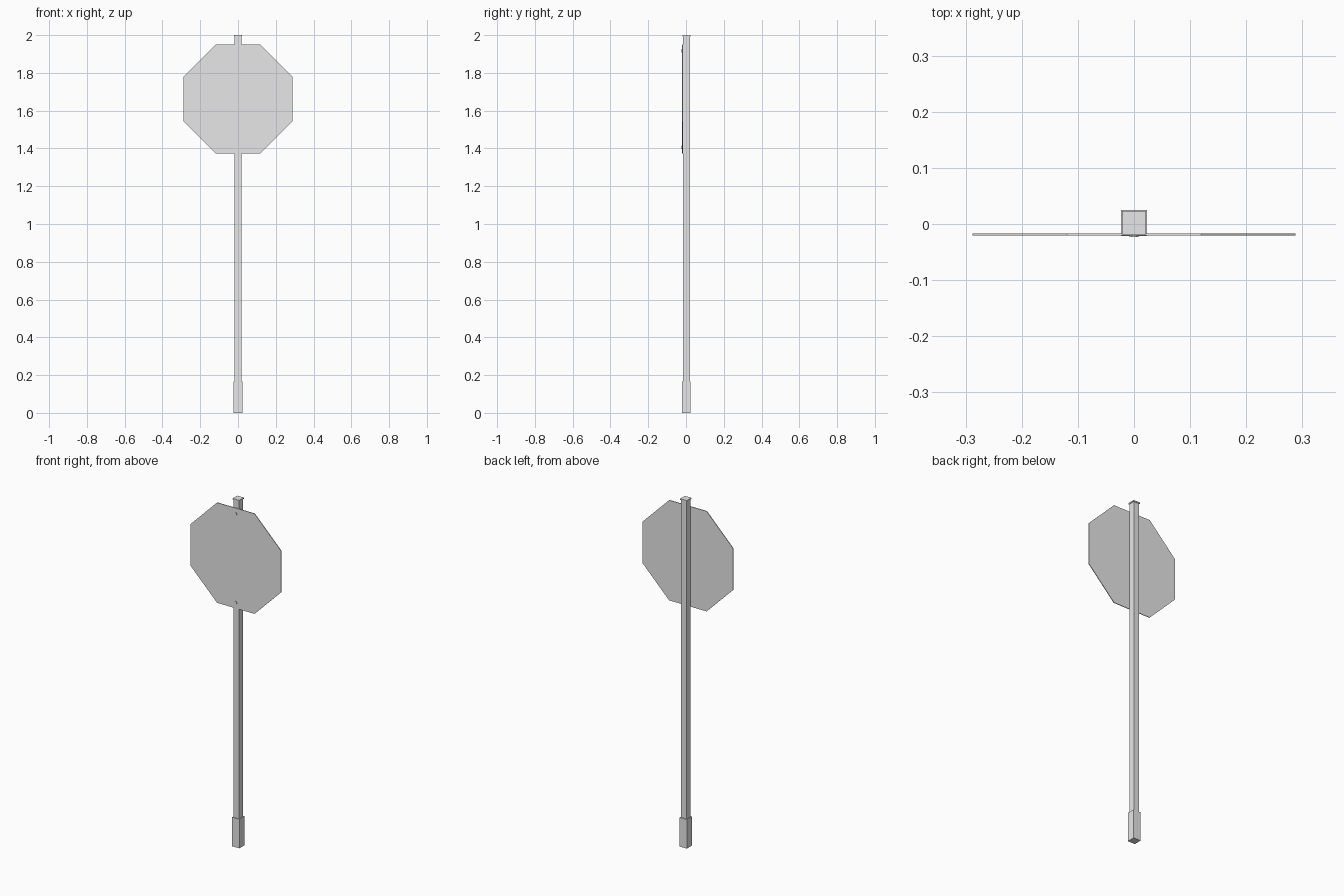
import bpy
import math
from mathutils import Matrix

cube = bpy.data.objects.get("Cube")
if cube:
    bpy.data.objects.remove(cube, do_unlink=True)

GREY = (0.8, 0.8, 0.8, 1)
grey = bpy.data.materials.new("light grey metal")
grey.use_nodes = True
grey.diffuse_color = GREY
grey.node_tree.nodes["Principled BSDF"].inputs["Base Color"].default_value = GREY

POST_Y = 0.002


def finish(name):
    obj = bpy.context.object
    obj.name = name
    obj.data.materials.append(grey)
    return obj


def square_bar(name, width, bottom, top):
    """Square upright section centred on the post axis."""
    bpy.ops.mesh.primitive_cube_add(size=1, location=(0, POST_Y, (bottom + top) / 2))
    obj = finish(name)
    obj.data.transform(Matrix.Diagonal((width, width, top - bottom, 1)))
    return obj


def front_disc(name, sides, radius, y_front, y_back, z):
    """Flat-sided disc facing the front, resting on a flat edge."""
    bpy.ops.mesh.primitive_cylinder_add(vertices=sides, radius=radius,
                                        depth=y_back - y_front,
                                        location=(0, (y_front + y_back) / 2, z))
    obj = finish(name)
    obj.data.transform(Matrix.Rotation(math.pi / 2, 4, 'X')
                       @ Matrix.Rotation(math.pi / sides, 4, 'Z'))
    return obj


# Post with its ground sleeve and top cap
square_bar("post", 0.036, 0.01, 1.995)
square_bar("base_sleeve", 0.046, 0, 0.167)
square_bar("post_cap", 0.042, 1.993, 2.0)

# Octagonal sign plate
apothem = 0.288
front_disc("sign_plate", 8, apothem / math.cos(math.pi / 8), -0.0205, -0.0165, 1.662)

# Mounting bolts at the top and bottom of the plate
for label, z in (("upper", 1.917), ("lower", 1.406)):
    front_disc(label + "_bolt", 8, 0.009, -0.0235, -0.019, z)
